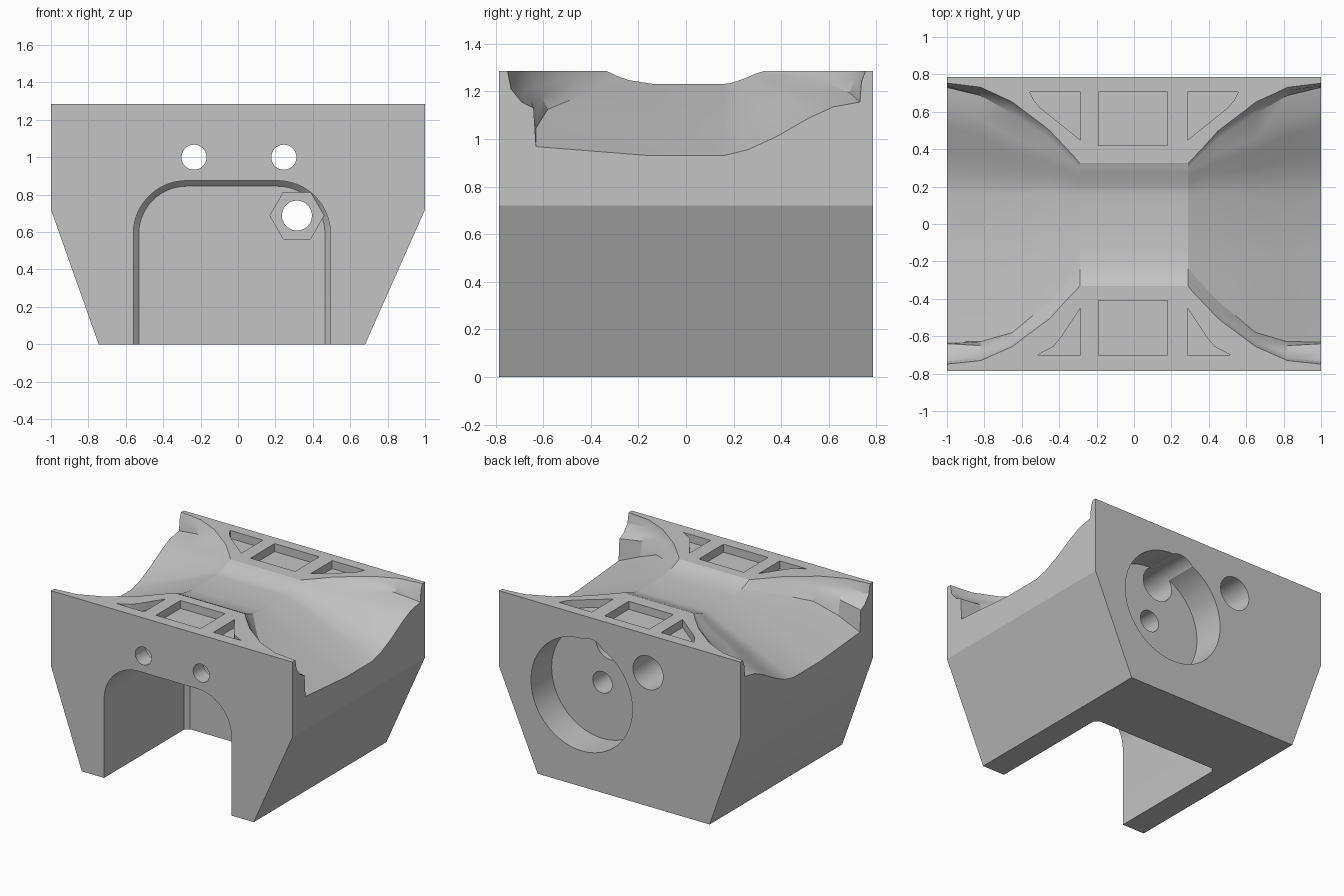
import bpy, bmesh
from math import cos, sin, pi, radians

cube = bpy.data.objects.get("Cube")
if cube:
    bpy.data.objects.remove(cube, do_unlink=True)

HALF_Y, TOP = 0.785, 1.285

grey = bpy.data.materials.new("plain_grey")
grey.use_nodes = True
grey.diffuse_color = (0.55, 0.55, 0.55, 1)
grey.node_tree.nodes["Principled BSDF"].inputs["Base Color"].default_value = (0.55, 0.55, 0.55, 1)


def loft(name, rings):
    """Closed solid through equal-length rings of points."""
    bm = bmesh.new()
    loops = [[bm.verts.new(p) for p in ring] for ring in rings]
    for a, b in zip(loops, loops[1:]):
        for i in range(len(a)):
            j = (i + 1) % len(a)
            bm.faces.new((a[i], a[j], b[j], b[i]))
    bm.faces.new(loops[0])
    bm.faces.new(loops[-1])
    bmesh.ops.recalc_face_normals(bm, faces=bm.faces)
    mesh = bpy.data.meshes.new(name)
    bm.to_mesh(mesh)
    bm.free()
    obj = bpy.data.objects.new(name, mesh)
    bpy.context.collection.objects.link(obj)
    mesh.materials.append(grey)
    return obj


def along_y(name, outline, *ys):
    return loft(name, [[(x, y, z) for x, z in outline] for y in ys])


def circle(cx, cz, r, n=64):
    return [(cx + r * cos(2 * pi * i / n), cz + r * sin(2 * pi * i / n)) for i in range(n)]


def cut(target, cutter):
    cutter.hide_render = True
    mod = target.modifiers.new("cut", "BOOLEAN")
    mod.operation, mod.solver, mod.object = "DIFFERENCE", "EXACT", cutter
    bpy.context.view_layer.objects.active = target
    bpy.ops.object.modifier_apply(modifier=mod.name)
    bpy.data.objects.remove(cutter, do_unlink=True)


# Block with tapered lower sides
block = along_y("saddle_block", [(-0.745, 0), (0.68, 0), (1, 0.72), (1, TOP), (-1, TOP), (-1, 0.72)],
                -HALF_Y, HALF_Y)

# Saddle valley: cross-sections (y, z) at the middle, part way out and at the ends
RIM = 1.289
middle = [(-.34, RIM), (-.325, 1.281), (-.31, 1.275), (-.29, 1.265), (-.24, 1.247), (-.13, 1.23),
          (.15, 1.23), (.19, 1.235), (.22, 1.245), (.25, 1.256), (.28, 1.269), (.3, 1.277),
          (.315, 1.281), (.335, RIM)]
partway = [(-.656, RIM), (-.645, 1.25), (-.63, 1.22), (-.61, 1.18), (-.58, 1.125), (-.15, 1.08),
           (.155, 1.08), (.22, 1.092), (.3, 1.125), (.39, 1.172), (.46, 1.205), (.59, 1.235),
           (.635, 1.265), (.655, RIM)]
end = [(-.75, RIM), (-.735, 1.21), (-.69, 1.155), (-.64, 1.13), (-.63, .968), (-.15, .93),
       (.16, .93), (.26, .955), (.38, 1.01), (.52, 1.09), (.62, 1.135), (.73, 1.155),
       (.737, 1.24), (.755, RIM)]


def blend(a, b, t, stretch):
    return [((p[0] + (q[0] - p[0]) * t) * stretch, p[1] + (q[1] - p[1]) * t) for p, q in zip(a, b)]


half = [(0.29, middle), (0.45, blend(middle, partway, 0.44, 1.06)), (0.65, partway),
        (0.82, blend(partway, end, 0.5, 1.04)), (1.0, end), (1.05, end)]
stations = [(-x, s) for x, s in reversed(half)] + half
rings = []
for x, s in stations:
    closed = s + [(s[-1][0], 1.5), (s[0][0], 1.5)]
    rings.append([(x, y, z) for y, z in closed])
cut(block, loft("valley_cutter", rings))


# Arched front cavity with a chamfer at its inner end
def arch(inset, bottom=-0.1):
    left, right, spring, r = -0.56, 0.495, 0.59, 0.285
    pts = [(left + inset, bottom), (right - inset, bottom)]
    for cx, start in ((right - r, 0), (left + r, pi / 2)):
        for i in range(15):
            a = start + pi / 2 * i / 14
            pts.append((cx + (r - inset) * cos(a), spring + (r - inset) * sin(a)))
    return pts


cavity = [[(x, y, z) for x, z in arch(inset)] for y, inset in ((-0.9, 0), (0.16, 0), (0.19, 0.03))]
cut(block, loft("cavity_cutter", cavity))

# Round rear pocket, hexagonal nut recess and the hole joining them
CX, CZ = 0.315, 0.688
cut(block, along_y("pocket_cutter", circle(CX, CZ, 0.42, 96), 0.54, 0.9))
cut(block, along_y("nut_cutter", circle(CX, CZ, 0.144, 6), 0.1, 0.33))
cut(block, along_y("bolt_cutter", circle(CX, CZ, 0.08, 48), 0.1, 0.7))

# Two long stepped bores, wide from the back
for x in (-0.235, 0.245):
    cut(block, along_y("bore_cutter", circle(x, 1.0, 0.125), -0.66, 0.9))
    cut(block, along_y("screw_cutter", circle(x, 1.0, 0.067, 48), -0.9, -0.6))

# Shallow pockets in the top rims
rect_back = [(-.19, .42), (.18, .42), (.18, .705), (-.19, .705)]
rect_front = [(-.19, -.70), (.18, -.70), (.18, -.41), (-.19, -.41)]
tri_back = [(.287, .45), (.50, .62), (.535, .66), (.557, .705), (.287, .705)]
tri_front = [(.287, -.70), (.515, -.70), (.43, -.655), (.385, -.60), (.35, -.545), (.287, -.45)]
mirrored = [[(-x, y) for x, y in tri] for tri in (tri_back, tri_front)]
for outline in [rect_back, rect_front, tri_back, tri_front] + mirrored:
    cut(block, loft("rim_cutter", [[(x, y, z) for x, y in outline] for z in (TOP - 0.06, 1.4)]))

# Smooth shading with crisp edges
bpy.ops.object.select_all(action="DESELECT")
block.select_set(True)
bpy.context.view_layer.objects.active = block
bpy.ops.object.shade_smooth_by_angle(angle=radians(20))
